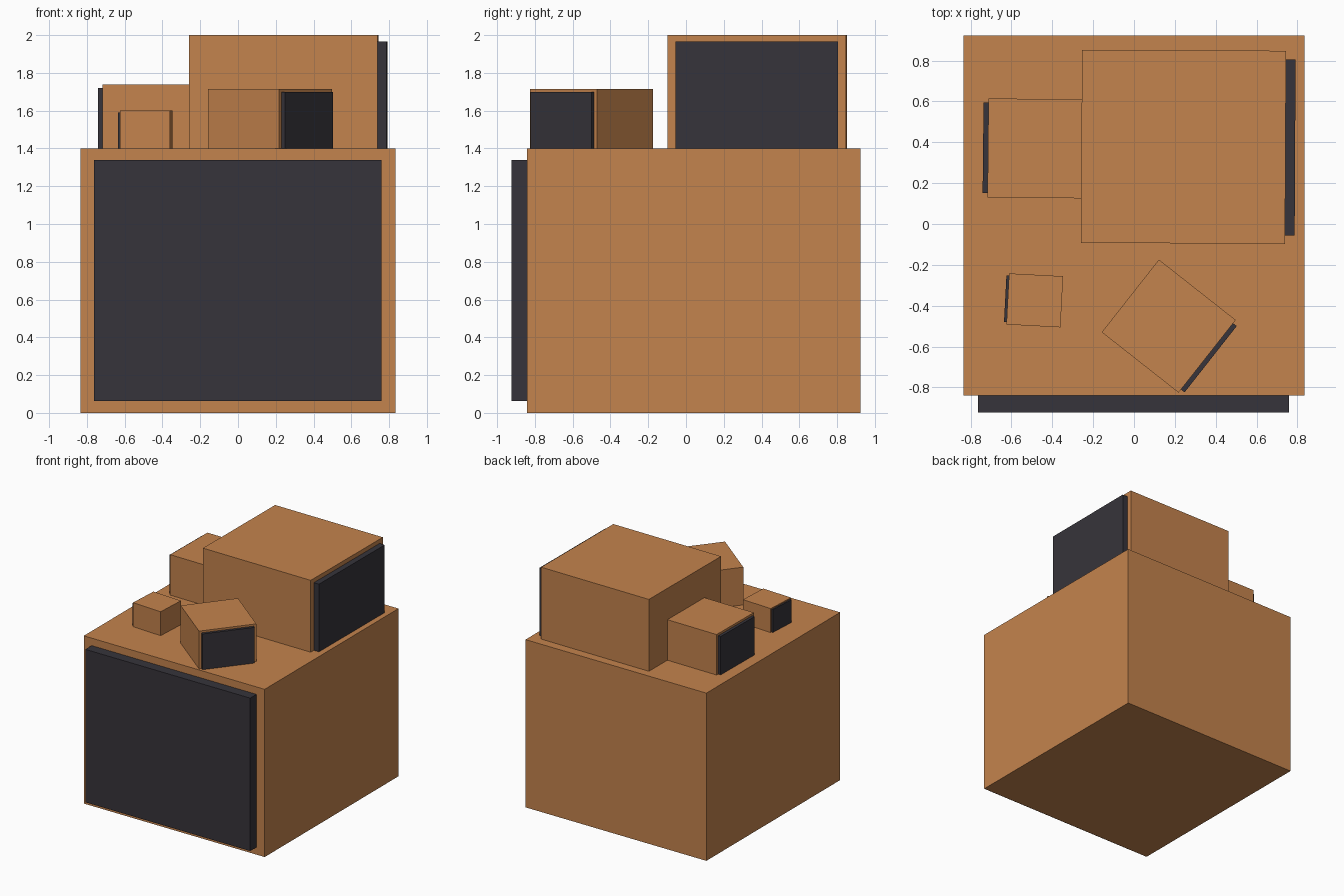
import bpy, bmesh, math
from mathutils import Matrix, Vector

if "Cube" in bpy.data.objects:
    bpy.data.objects.remove(bpy.data.objects["Cube"])


def material(name, rgb):
    m = bpy.data.materials.new(name)
    m.diffuse_color = (*rgb, 1)
    m.use_nodes = True
    m.node_tree.nodes["Principled BSDF"].inputs["Base Color"].default_value = m.diffuse_color
    return m


CASE = material("warm_brown", (0.552, 0.227, 0.074))
GLASS = material("dark_grey", (0.037, 0.034, 0.043))


def box(name, lo, hi, mat, matrix):
    """Flat-faced box between two corners, then placed by matrix."""
    lo, hi = Vector(lo), Vector(hi)
    bm = bmesh.new()
    bmesh.ops.create_cube(bm, size=1)
    size = hi - lo
    for v in bm.verts:
        v.co = Vector([v.co[i] * size[i] for i in range(3)]) + (lo + hi) / 2
    mesh = bpy.data.meshes.new(name)
    bm.to_mesh(mesh)
    bm.free()
    mesh.materials.append(mat)
    ob = bpy.data.objects.new(name, mesh)
    ob.matrix_world = matrix
    bpy.context.collection.objects.link(ob)


# Size of the full-scale television; the others are scaled copies
W, D, H = 1.67, 1.765, 1.4


def television(name, x, y, top, scale, angle):
    """Case centred on x, y with its top at the given height; screen faces -y before turning."""
    m = (Matrix.Translation((x, y, top - H * scale))
         @ Matrix.Rotation(math.radians(angle), 4, "Z")
         @ Matrix.Scale(scale, 4))
    box(name + "_case", (-W / 2, -D / 2, 0), (W / 2, D / 2, H), CASE, m)
    box(name + "_screen", (-0.763, -D / 2 - 0.083, 0.062),
        (0.76, -D / 2 + 0.01, 1.338), GLASS, m)


# Base set, with four smaller sets sunk slightly into its top
television("base_television", 0, 0.0415, 1.4, 1.0, 0)
television("large_television", 0.2425, 0.378, 2.0, 0.566, 89.7)
television("medium_television", -0.459, 0.37, 1.738, 0.29, -90.6)
television("turned_television", 0.17, -0.5, 1.715, 0.271, 51.8)
television("small_television", -0.486, -0.374, 1.6, 0.15, -93)
